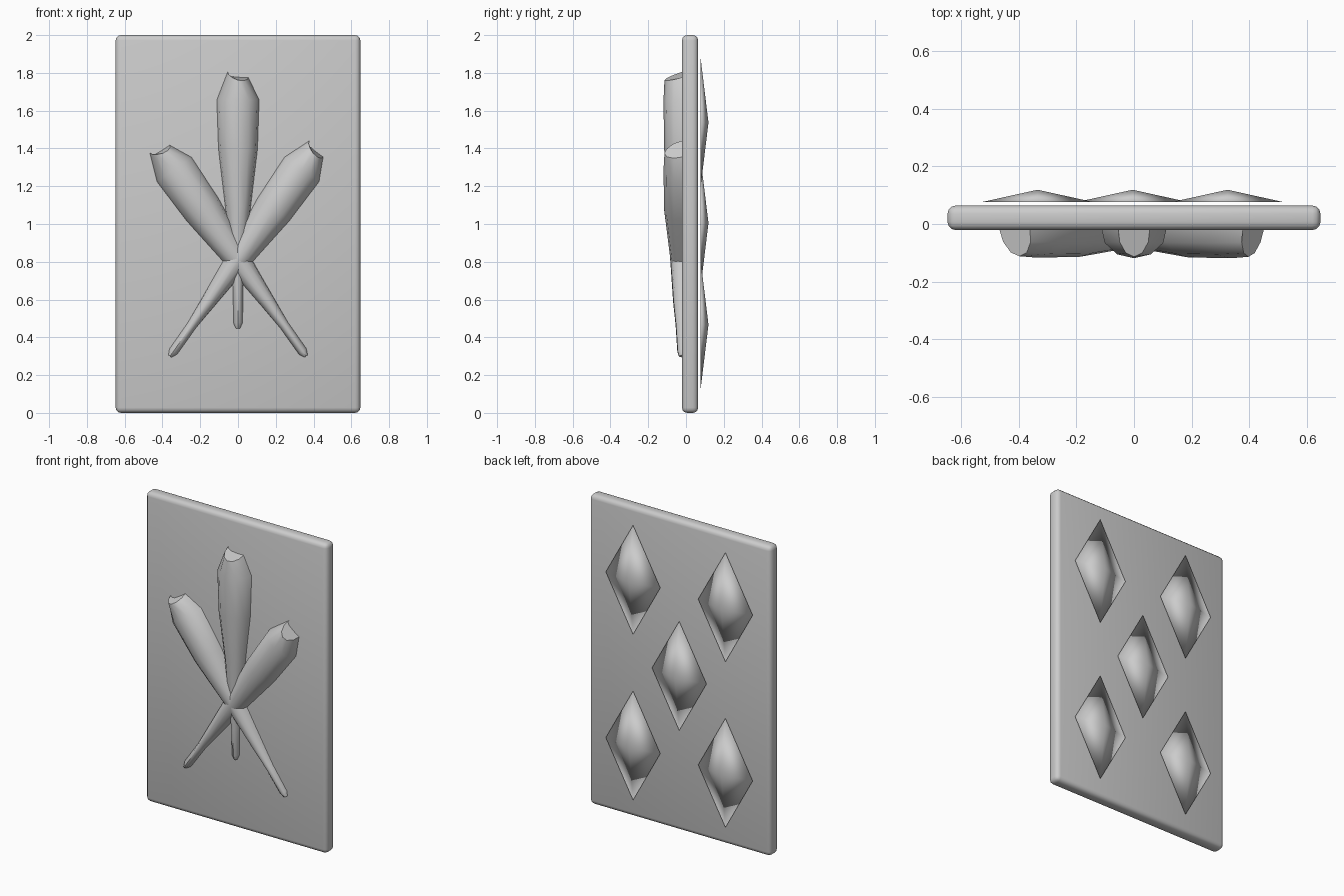
import bpy, bmesh, math
from mathutils import Matrix, Vector

if "Cube" in bpy.data.objects:
    bpy.data.objects.remove(bpy.data.objects["Cube"])


def make_object(name, bm):
    bmesh.ops.recalc_face_normals(bm, faces=bm.faces)
    mesh = bpy.data.meshes.new(name)
    bm.to_mesh(mesh)
    bm.free()
    obj = bpy.data.objects.new(name, mesh)
    bpy.context.collection.objects.link(obj)
    for p in mesh.polygons:
        p.use_smooth = True
    return obj


def smooth_by_angle(obj, degrees):
    bpy.ops.object.select_all(action='DESELECT')
    obj.select_set(True)
    bpy.context.view_layer.objects.active = obj
    bpy.ops.object.shade_smooth_by_angle(angle=math.radians(degrees))


# Card: thin upright slab with rounded edges
bm = bmesh.new()
bmesh.ops.create_cube(bm, size=1)
bmesh.ops.scale(bm, vec=(1.296, 0.085, 2.0), verts=bm.verts)
bmesh.ops.translate(bm, vec=(0, 0.0215, 1.0), verts=bm.verts)
bmesh.ops.bevel(bm, geom=bm.edges[:], offset=0.028, segments=3,
                profile=0.5, affect='EDGES')
make_object("card", bm)

# Club profile: distance along axis, half width, depth in front of y = 0
PROFILE = [(0.0, 0.012, 0.038), (0.03, 0.028, 0.046), (0.20, 0.028, 0.055),
           (0.35, 0.042, 0.068), (0.65, 0.072, 0.085), (0.95, 0.108, 0.116),
           (1.21, 0.117, 0.119), (1.345, 0.057, 0.114)]


def club(name, base_x, base_z, angle, dy=0.0):
    bm = bmesh.new()
    rings = []
    for i, (t, w, d) in enumerate(PROFILE):
        tip = i == len(PROFILE) - 1
        ring = [bm.verts.new((w, 0.03, t))]
        for k in range(7):
            a = math.pi * k / 6
            c, s = math.cos(a), math.sin(a) ** 0.85 if 0 < k < 6 else 0.0
            # the end of the head is cut at a slant
            z = t - (0.035 * s + 0.015 * c - 0.005 if tip else 0)
            ring.append(bm.verts.new((w * c, -d * s + dy * s, z)))
        ring.append(bm.verts.new((-w, 0.03, t)))
        rings.append(ring)
    n = len(rings[0])
    for a, b in zip(rings, rings[1:]):
        for k in range(n):
            j = (k + 1) % n
            bm.faces.new((a[k], a[j], b[j], b[k]))
    bm.faces.new(rings[0])
    bm.faces.new(rings[-1])
    place = Matrix.Translation((base_x, 0, base_z)) @ Matrix.Rotation(angle, 4, 'Y')
    bmesh.ops.transform(bm, matrix=place, verts=bm.verts)
    smooth_by_angle(make_object(name, bm), 45)


# Three crossed clubs on the front
club("club_middle", 0.0, 0.447, 0.0)
club("club_leaning_left", 0.36, 0.30, math.radians(-35.2), 0.002)
club("club_leaning_right", -0.36, 0.30, math.radians(35.2))


# Diamond: shallow smooth-shaded pyramid just off the back of the card
def diamond(name, x, z):
    bm = bmesh.new()
    rim = [bm.verts.new((x + dx, 0.076, z + dz)) for dx, dz in
           ((0.195, 0), (0, 0.353), (-0.195, 0), (0, -0.353))]
    apex = bm.verts.new((x, 0.119, z))
    bm.faces.new(rim)
    for k in range(4):
        bm.faces.new((rim[k], rim[(k + 1) % 4], apex))
    make_object(name, bm)


diamond("diamond_middle", -0.005, 1.005)
for sx, side in ((-1, "left"), (1, "right")):
    diamond("diamond_lower_" + side, -0.005 + 0.33 * sx, 0.467)
    diamond("diamond_upper_" + side, -0.005 + 0.33 * sx, 1.537)
